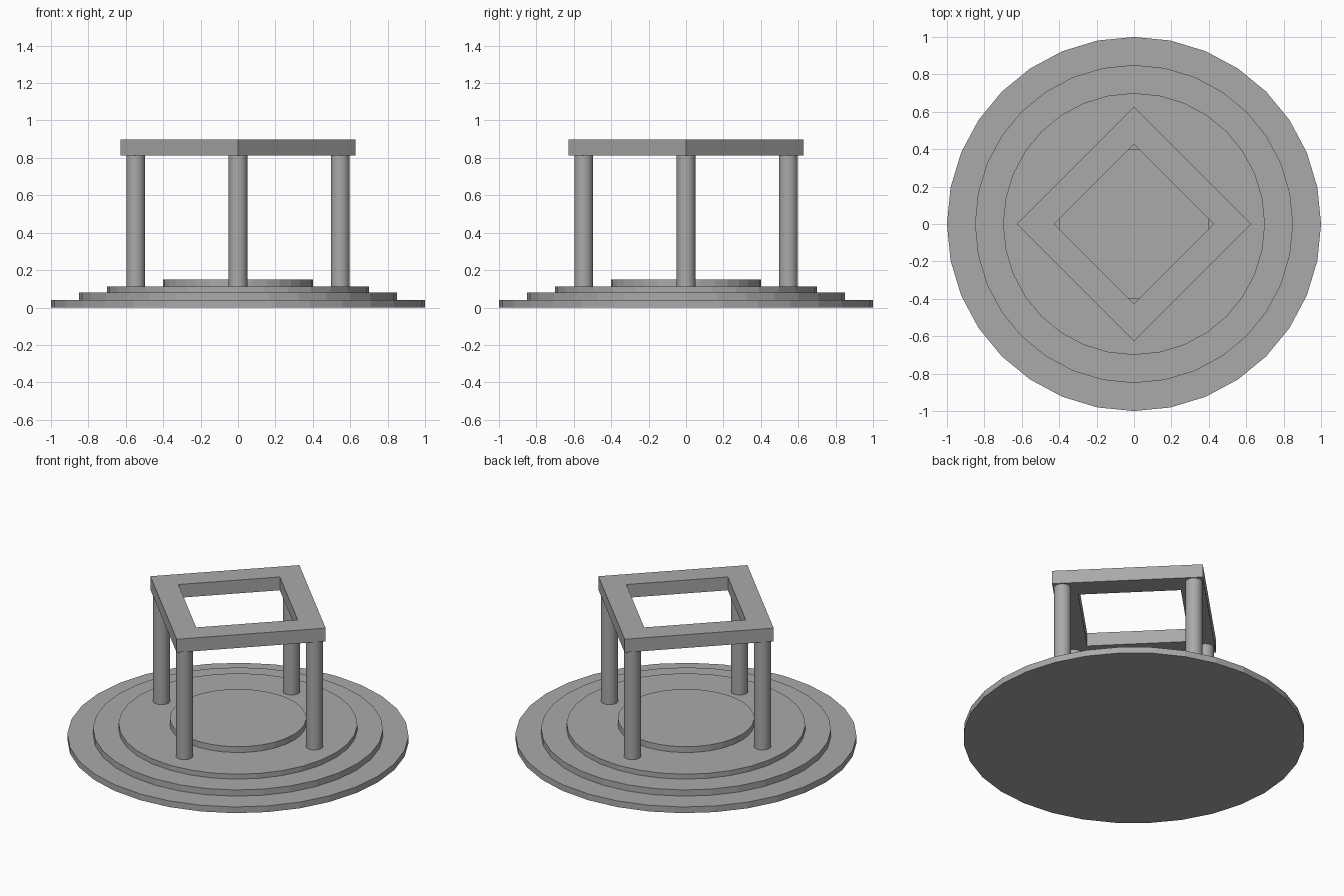
import bpy
import bmesh
from math import cos, sin, pi

cube = bpy.data.objects.get("Cube")
if cube:
    bpy.data.objects.remove(cube, do_unlink=True)

stone = bpy.data.materials.new("grey_stone")
stone.use_nodes = True
stone.diffuse_color = (0.4, 0.4, 0.4, 1)
stone.node_tree.nodes["Principled BSDF"].inputs["Base Color"].default_value = (0.4, 0.4, 0.4, 1)


def cylinder(name, radius, bottom, top, x=0, y=0):
    bpy.ops.mesh.primitive_cylinder_add(
        vertices=32, radius=radius, depth=top - bottom, location=(x, y, (bottom + top) / 2))
    obj = bpy.context.object
    obj.name = name
    obj.data.materials.append(stone)
    return obj


def square_frame(name, outer, inner, bottom, top):
    """Square ring whose corners lie on the x and y axes."""
    bm = bmesh.new()
    section = [(outer, bottom), (outer, top), (inner, top), (inner, bottom)]
    rings = [[bm.verts.new((r * cos(k * pi / 2), r * sin(k * pi / 2), z)) for r, z in section]
             for k in range(4)]
    for k in range(4):
        a, b = rings[k], rings[(k + 1) % 4]
        for i in range(4):
            j = (i + 1) % 4
            bm.faces.new((a[i], b[i], b[j], a[j]))
    bmesh.ops.recalc_face_normals(bm, faces=bm.faces)
    mesh = bpy.data.meshes.new(name)
    bm.to_mesh(mesh)
    bm.free()
    mesh.materials.append(stone)
    obj = bpy.data.objects.new(name, mesh)
    bpy.context.collection.objects.link(obj)


# Stepped round base
cylinder("base_step", 1.0, 0, 0.04)
cylinder("lower_step", 0.85, 0.04, 0.08)
cylinder("upper_step", 0.70, 0.08, 0.112)
cylinder("centre_plinth", 0.40, 0.112, 0.15)

# Four columns on the axes
for side, x, y in (("left", 1, 0), ("right", -1, 0), ("back", 0, 1), ("front", 0, -1)):
    column = cylinder(side + "_column", 0.05, 0.112, 0.815, x * 0.547, y * 0.547)
    bpy.ops.object.shade_smooth_by_angle()

# Open square frame across the column tops
square_frame("top_frame", 0.627, 0.427, 0.812, 0.898)
